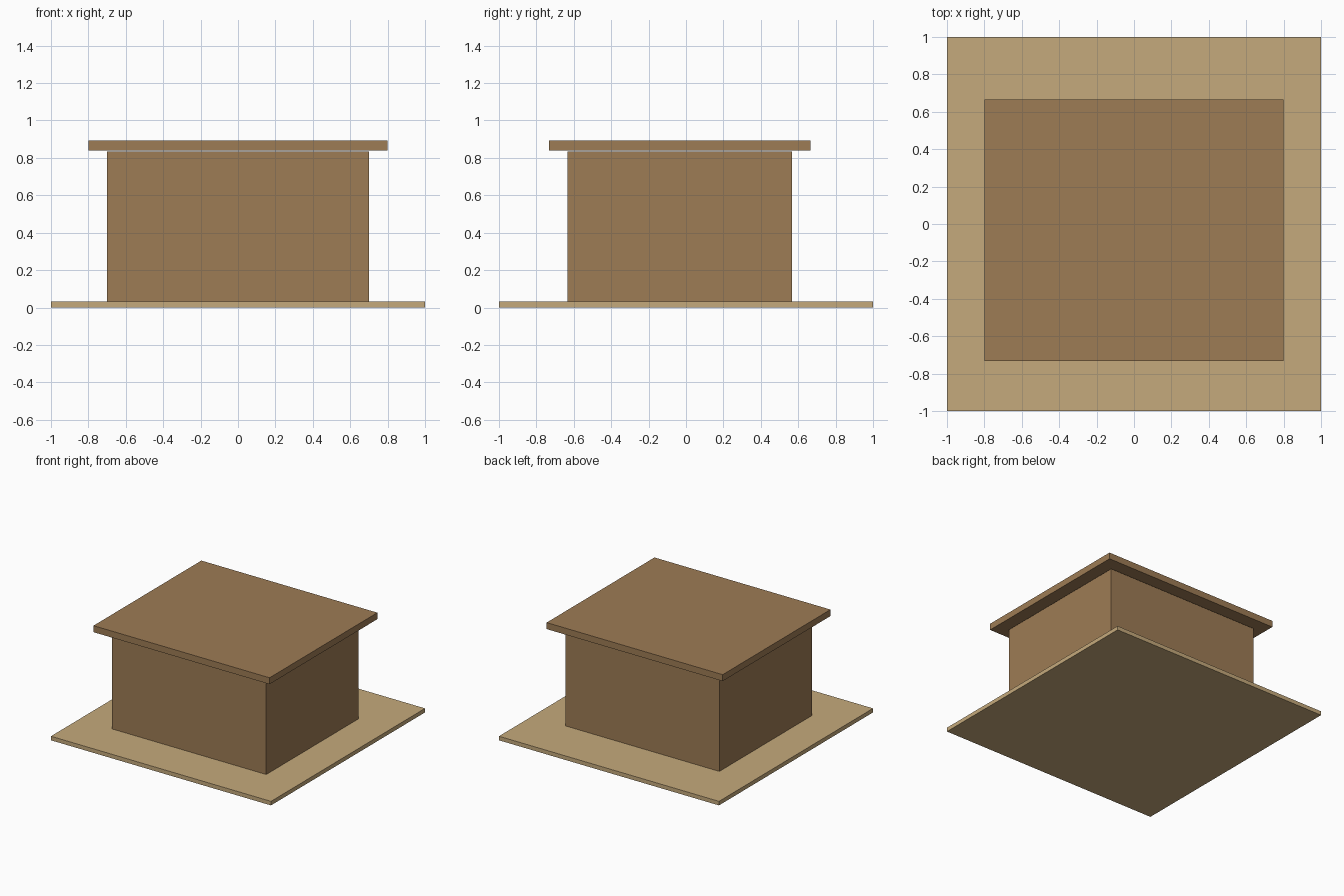
import bpy

if "Cube" in bpy.data.objects:
    bpy.data.objects.remove(bpy.data.objects["Cube"])


def material(name, color):
    m = bpy.data.materials.new(name)
    m.diffuse_color = (*color, 1)
    m.use_nodes = True
    m.node_tree.nodes["Principled BSDF"].inputs["Base Color"].default_value = m.diffuse_color
    return m


def box(name, size, center_y, z0, mat):
    """Axis-aligned box standing on height z0."""
    bpy.ops.mesh.primitive_cube_add(size=1, location=(0, center_y, z0 + size[2] / 2))
    o = bpy.context.object
    o.name = name
    o.scale = size
    bpy.ops.object.transform_apply(location=False, rotation=False, scale=True)
    o.data.materials.append(mat)
    return o


sand = material("sand", (0.56, 0.40, 0.20))
wood = material("wood", (0.34, 0.20, 0.09))

# Ground slab, block-shaped body, and overhanging flat roof with a hairline gap
box("ground_slab", (2.0, 2.0, 0.0333), 0, 0, sand)
box("body", (1.4, 1.2, 0.8333), -0.0333, 0, wood)
box("flat_roof", (1.6, 1.4, 0.0533), -0.0333, 0.84, wood)
